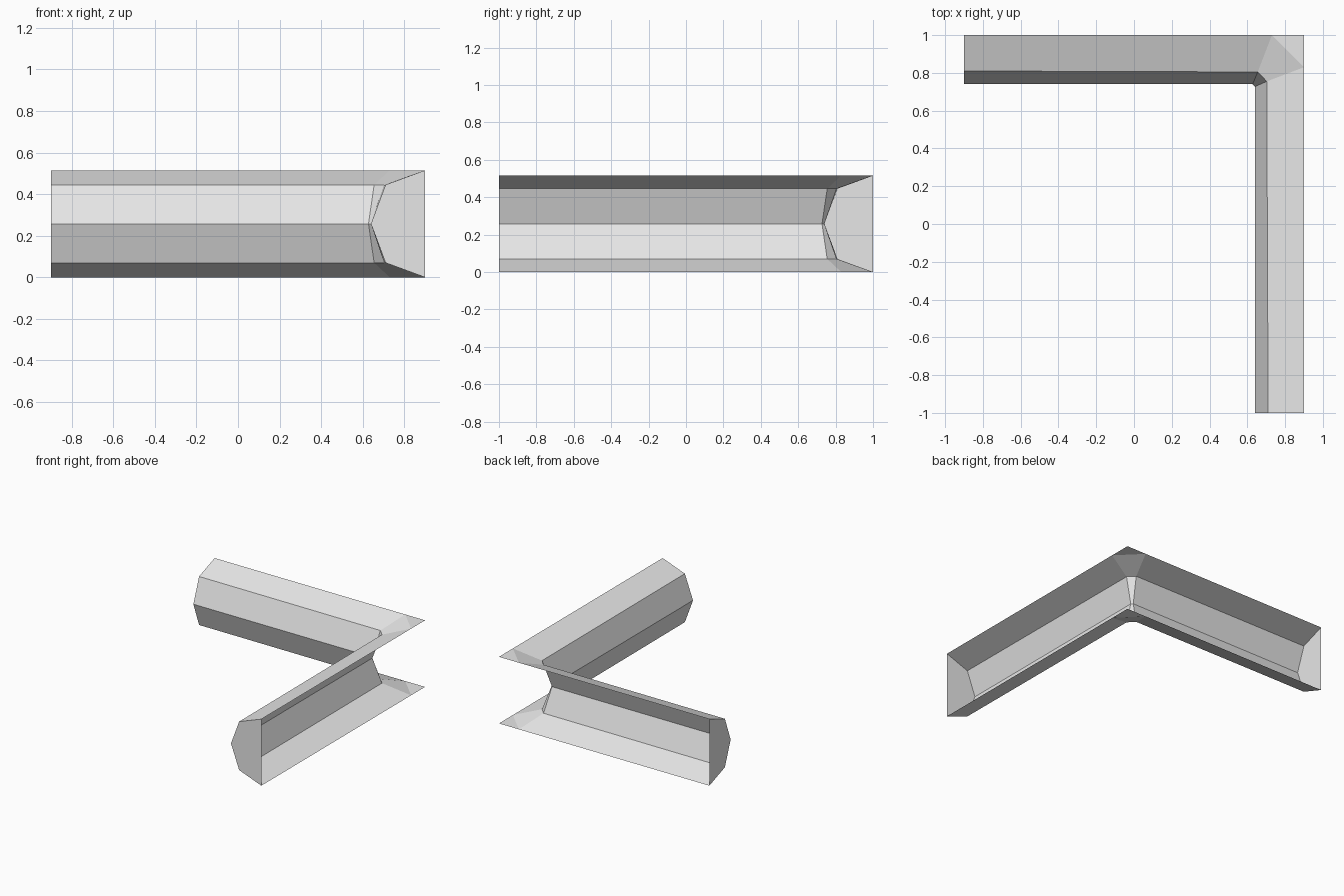
import bpy, bmesh

# Remove the default cube
cube = bpy.data.objects.get("Cube")
if cube:
    bpy.data.objects.remove(cube, do_unlink=True)

HEIGHT = 0.515
SHOULDER = 0.07  # shoulder distance from the lower and upper rims

plaster = bpy.data.materials.new("light_grey")
plaster.use_nodes = True
grey = (0.8, 0.8, 0.8, 1)
plaster.diffuse_color = grey
plaster.node_tree.nodes["Principled BSDF"].inputs["Base Color"].default_value = grey

# Plan positions (rim, shoulder, ridge) at each station along the moulding
stations = [
    [(-0.9, 1), (-0.9, 0.81), (-0.9, 0.74)],        # end of back arm
    [(0.73, 1), (0.655, 0.805), (0.628, 0.74)],     # back arm meets corner
    [(0.9, 0.83), (0.703, 0.755), (0.64, 0.727)],   # side arm meets corner
    [(0.9, -1), (0.71, -1), (0.64, -1)],            # end of side arm
]

bm = bmesh.new()


def profile(rim, shoulder, ridge):
    """Five points from lower rim to upper rim, mirrored about mid height."""
    points = [(rim, 0), (shoulder, SHOULDER), (ridge, HEIGHT / 2),
              (shoulder, HEIGHT - SHOULDER), (rim, HEIGHT)]
    return [bm.verts.new((*plan, z)) for plan, z in points]


rings = [profile(*s) for s in stations]

# Faceted walls of both arms and the bevelled inner corner, open at the back
for a, b in zip(rings, rings[1:]):
    for i in range(len(a) - 1):
        bm.faces.new((a[i], b[i], b[i + 1], a[i + 1]))

# End caps
bm.faces.new(rings[0])
bm.faces.new(rings[-1][::-1])

# Flat triangles filling the outer corner, bottom and top
for rim, z in ((0, 0), (-1, HEIGHT)):
    tip = bm.verts.new((0.9, 1, z))
    tri = [rings[1][rim], rings[2][rim], tip]
    bm.faces.new(tri if z else tri[::-1])

# Turn all faces consistently towards the room, top faces upwards
bm.normal_update()
top = max(bm.faces, key=lambda f: f.calc_center_median().z)
bmesh.ops.recalc_face_normals(bm, faces=bm.faces)
bm.normal_update()
if top.normal.z < 0:
    bmesh.ops.reverse_faces(bm, faces=bm.faces)

mesh = bpy.data.meshes.new("corner_moulding")
bm.to_mesh(mesh)
bm.free()
mesh.materials.append(plaster)
moulding = bpy.data.objects.new("corner_moulding", mesh)
bpy.context.collection.objects.link(moulding)
